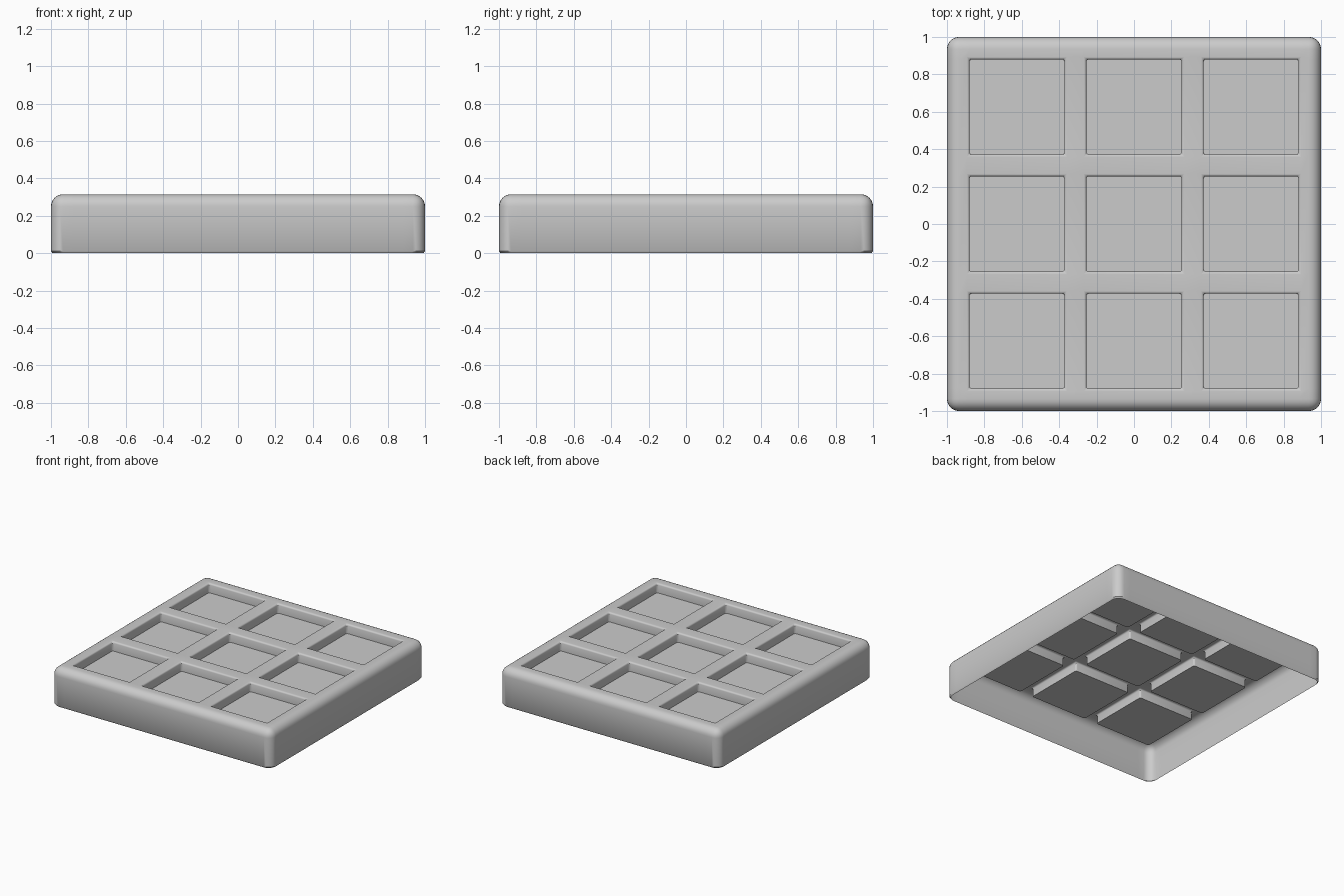
import bpy, bmesh

if "Cube" in bpy.data.objects:
    bpy.data.objects.remove(bpy.data.objects["Cube"])

H, DEPTH, LIP = 0.315, 0.078, 0.012
cuts = [-1, -0.88, -0.372, -0.255, 0.255, 0.372, 0.88, 1]
n = len(cuts)

bm = bmesh.new()

# Top plate split into a frame and nine pocket cells
grid = [[bm.verts.new((x, y, H)) for y in cuts] for x in cuts]
pockets = []
for i in range(n - 1):
    for j in range(n - 1):
        f = bm.faces.new((grid[i][j], grid[i + 1][j], grid[i + 1][j + 1], grid[i][j + 1]))
        if i % 2 and j % 2:
            pockets.append(f)
bm.normal_update()

# Outer walls, open underneath
border = [e for e in bm.edges if e.is_boundary]
ext = bmesh.ops.extrude_edge_only(bm, edges=border)["geom"]
for v in ext:
    if isinstance(v, bmesh.types.BMVert):
        v.co.z = LIP

# Sunken pockets
bmesh.ops.inset_individual(bm, faces=pockets, thickness=0, depth=-DEPTH, use_even_offset=True)
bmesh.ops.recalc_face_normals(bm, faces=bm.faces[:])
if max(bm.faces, key=lambda f: f.calc_center_median().z).normal.z < 0:
    bmesh.ops.reverse_faces(bm, faces=bm.faces[:])


def on_wall(e):
    return any(all(abs(abs(v.co[a]) - 1) < 1e-4 for v in e.verts) for a in (0, 1))


def vertical(e):
    d = e.verts[0].co - e.verts[1].co
    return abs(d.x) + abs(d.y) < 1e-4


def at_corner(e):
    return all(abs(abs(v.co.x) - 1) + abs(abs(v.co.y) - 1) < 1e-4 for v in e.verts)


# Rounded outer corners and top edge
outer = [e for e in bm.edges if on_wall(e) and not e.is_boundary
         and (at_corner(e) or not vertical(e))]
bmesh.ops.bevel(bm, geom=outer, offset=0.065, offset_type='OFFSET', segments=6,
                profile=0.5, affect='EDGES')

# Softened pocket rims and pocket corners
inner = []
for e in bm.edges:
    if e.is_boundary or max(max(abs(v.co.x), abs(v.co.y)) for v in e.verts) > 0.9:
        continue
    top = all(v.co.z > H - 1e-4 for v in e.verts)
    if vertical(e) or (top and e.calc_face_angle(0) > 1):
        inner.append(e)
bmesh.ops.bevel(bm, geom=inner, offset=0.014, offset_type='OFFSET', segments=3,
                profile=0.5, affect='EDGES')

# Small turned-in lip at the bottom
border = [e for e in bm.edges if e.is_boundary]
ext = bmesh.ops.extrude_edge_only(bm, edges=border)["geom"]
for v in ext:
    if isinstance(v, bmesh.types.BMVert):
        v.co.x *= 0.992
        v.co.y *= 0.992
        v.co.z = 0

mesh = bpy.data.meshes.new("pocketed_tile")
bm.to_mesh(mesh)
bm.free()
tile = bpy.data.objects.new("pocketed_tile", mesh)
bpy.context.collection.objects.link(tile)
bpy.context.view_layer.objects.active = tile
tile.select_set(True)
bpy.ops.object.shade_smooth_by_angle(angle=0.6)
